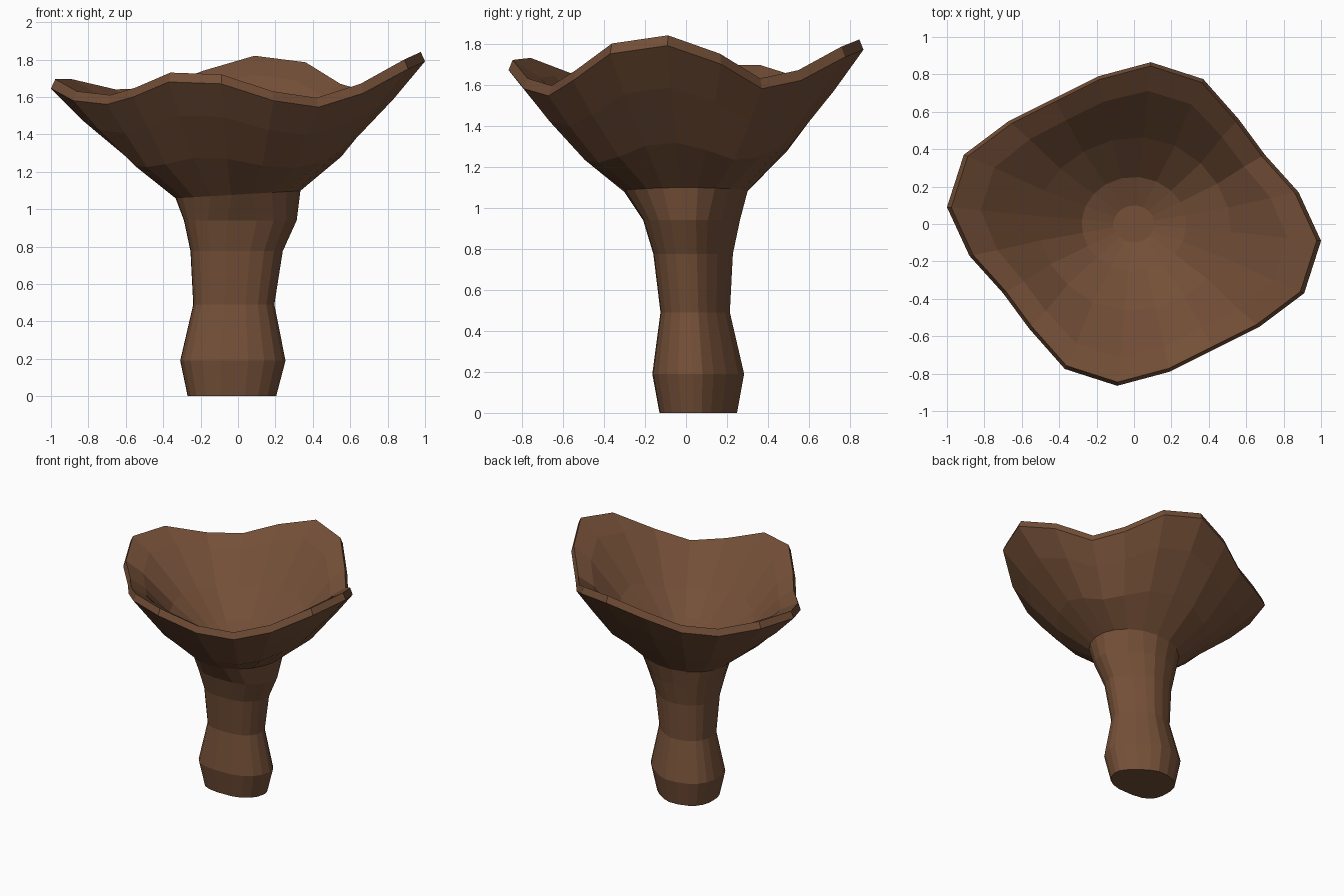
import bpy
from math import cos, sin, atan2, copysign

cube = bpy.data.objects.get("Cube")
if cube:
    bpy.data.objects.remove(cube)

brown = bpy.data.materials.new("earthy_brown")
brown.use_nodes = True
brown.diffuse_color = (0.175, 0.079, 0.039, 1)
brown.node_tree.nodes["Principled BSDF"].inputs["Base Color"].default_value = brown.diffuse_color

# Lobed outline of the cap: half of it, then the same half turned by 180 degrees
half = [(1, -.09), (.88, .17), (.7, .37), (.56, .56), (.37, .775),
        (.09, .865), (-.19, .79), (-.43, .67), (-.67, .55), (-.91, .37)]
outline = half + [(-x, -y) for x, y in half]
# Height of the wavy rim at each outline point
rim = [1.79, 1.70, 1.58, 1.62, 1.735, 1.77, 1.69, 1.60, 1.59, 1.645,
       1.645, 1.58, 1.56, 1.60, 1.68, 1.67, 1.58, 1.545, 1.62, 1.75]
MEAN = sum(rim) / len(rim)


def cap_ring(scale, height, wave=0, roundness=0, tilt=0):
    """Outline blended towards an oval, following part of the rim's wave."""
    ring = []
    for (x, y), z in zip(outline, rim):
        a = atan2(y, x)
        px = scale * (x + (cos(a) - x) * roundness)
        py = scale * (y + (.9 * sin(a) - y) * roundness)
        ring.append((px, py, height + (z - MEAN) * wave + tilt * px))
    return ring


def stem_ring(x0, x1, y0, y1, z):
    """Oval in the given bounds, flattened on one corner and squarer on the opposite one."""
    ring = []
    for x, y in outline:
        a = atan2(y, x)
        c, s = cos(a), sin(a)
        if c > 0 and s > 0:
            p = 1.45
        elif c < 0 and s < 0:
            p = .65
        else:
            p = .85
        ring.append(((x0 + x1) / 2 + (x1 - x0) / 2 * copysign(abs(c) ** p, c),
                     (y0 + y1) / 2 + (y1 - y0) / 2 * copysign(abs(s) ** p, s), z))
    return ring


def loft(name, rings, close_start=False, close_end=False):
    n = len(outline)
    verts = [v for ring in rings for v in ring]
    faces = [(r * n + i, r * n + (i + 1) % n, (r + 1) * n + (i + 1) % n, (r + 1) * n + i)
             for r in range(len(rings) - 1) for i in range(n)]
    if close_start:
        faces.append(tuple(reversed(range(n))))
    if close_end:
        faces.append(tuple(range(len(verts) - n, len(verts))))
    mesh = bpy.data.meshes.new(name)
    mesh.from_pydata(verts, [], faces)
    mesh.materials.append(brown)
    obj = bpy.data.objects.new(name, mesh)
    bpy.context.collection.objects.link(obj)


neck = cap_ring(.335, 1.078, roundness=1, tilt=.06)

# Funnel cap: outer wall, flared rim, then the thick-walled bowl down to its floor
loft("funnel_cap", [
    neck,
    cap_ring(.575, 1.26, .4, .8),
    cap_ring(.83, 1.475, .78, .15),
    cap_ring(1, MEAN, 1),
    cap_ring(.977, MEAN + .05, 1),
    cap_ring(.82, 1.615, .85, .1),
    cap_ring(.52, 1.385, .4, .85),
    cap_ring(.28, 1.215, roundness=1, tilt=.06),
    cap_ring(.11, 1.155, roundness=1, tilt=.06),
], close_end=True)

# Stem with a bulging foot, flaring into the cap
loft("stem", [
    stem_ring(-.27, .205, -.13, .25, 0),
    stem_ring(-.31, .255, -.165, .285, .19),
    stem_ring(-.24, .195, -.125, .215, .49),
    stem_ring(-.255, .24, -.16, .23, .775),
    stem_ring(-.29, .315, -.21, .265, .94),
    neck,
], close_start=True)
